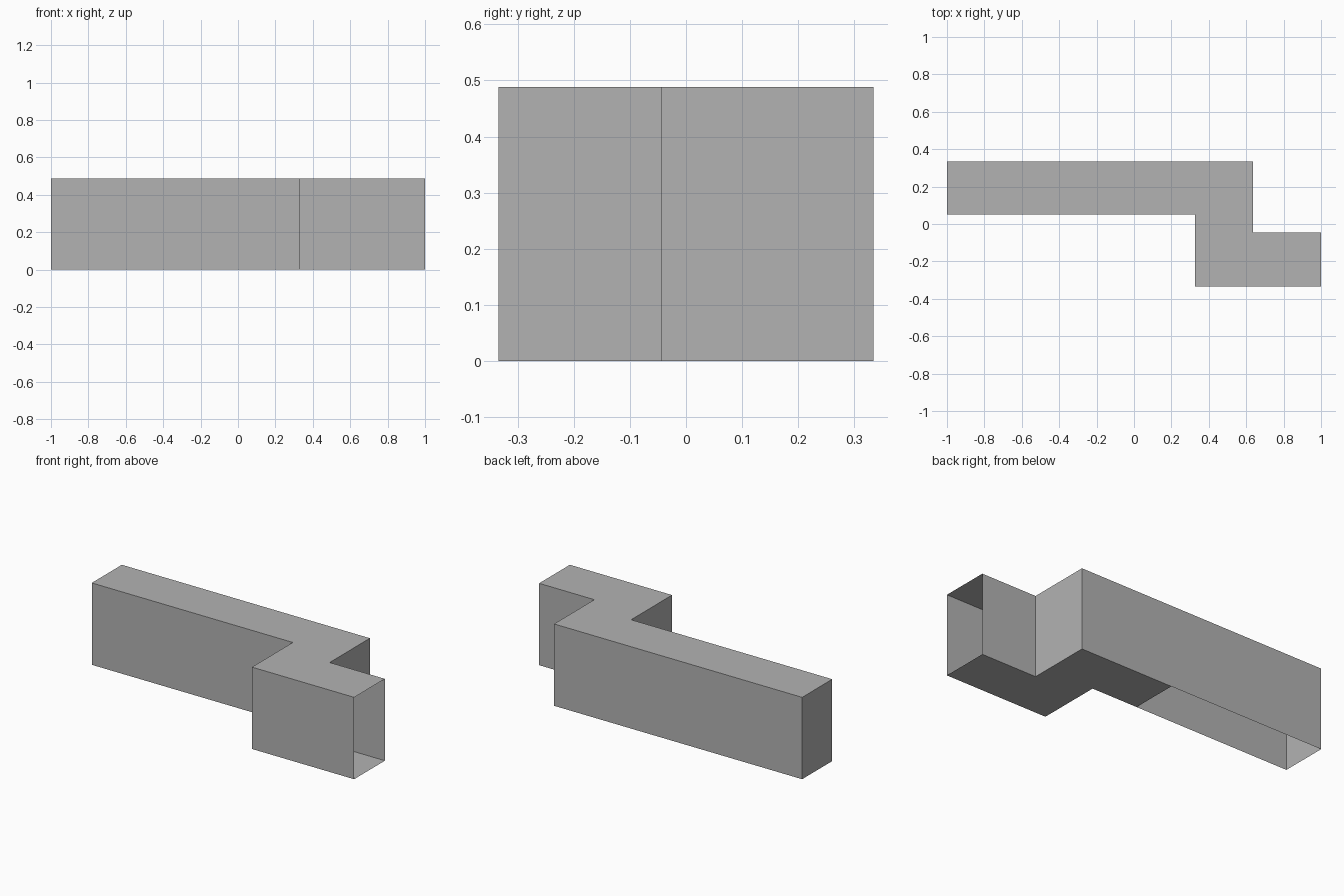
import bpy
import bmesh

if "Cube" in bpy.data.objects:
    bpy.data.objects.remove(bpy.data.objects["Cube"])

H = 0.488            # duct height
X_OPEN = 0.025       # bottom is open to the left of this line

grey = bpy.data.materials.new("plain grey")
grey.diffuse_color = (0.45, 0.45, 0.45, 1)
grey.use_nodes = True
grey.node_tree.nodes["Principled BSDF"].inputs["Base Color"].default_value = grey.diffuse_color

# Stepped plan of the duct, counter-clockwise from the open right end
plan = [(1.0, -0.045), (0.636, -0.045), (0.636, 0.334), (-1.0, 0.334),
        (-1.0, 0.051), (0.326, 0.051), (0.326, -0.334), (1.0, -0.334)]
# Plan of the bottom, shortened on the left arm
floor_plan = [(max(x, X_OPEN), y) for x, y in plan]


def make_object(name, build):
    bm = bmesh.new()
    build(bm)
    mesh = bpy.data.meshes.new(name)
    bm.to_mesh(mesh)
    bm.free()
    mesh.materials.append(grey)
    obj = bpy.data.objects.new(name, mesh)
    bpy.context.collection.objects.link(obj)
    return obj


# Thin side walls, leaving the right end open
def walls(bm):
    low = [bm.verts.new((x, y, 0)) for x, y in plan]
    high = [bm.verts.new((x, y, H)) for x, y in plan]
    for i in range(len(plan) - 1):
        bm.faces.new((low[i], low[i + 1], high[i + 1], high[i]))


# Flat panel following a plan outline
def panel(points, z, facing_up):
    def build(bm):
        order = points if facing_up else points[::-1]
        bm.faces.new([bm.verts.new((x, y, z)) for x, y in order])
    return build


make_object("side_walls", walls)
make_object("top_panel", panel(plan, H, True))
make_object("bottom_panel", panel(floor_plan, 0, False))
